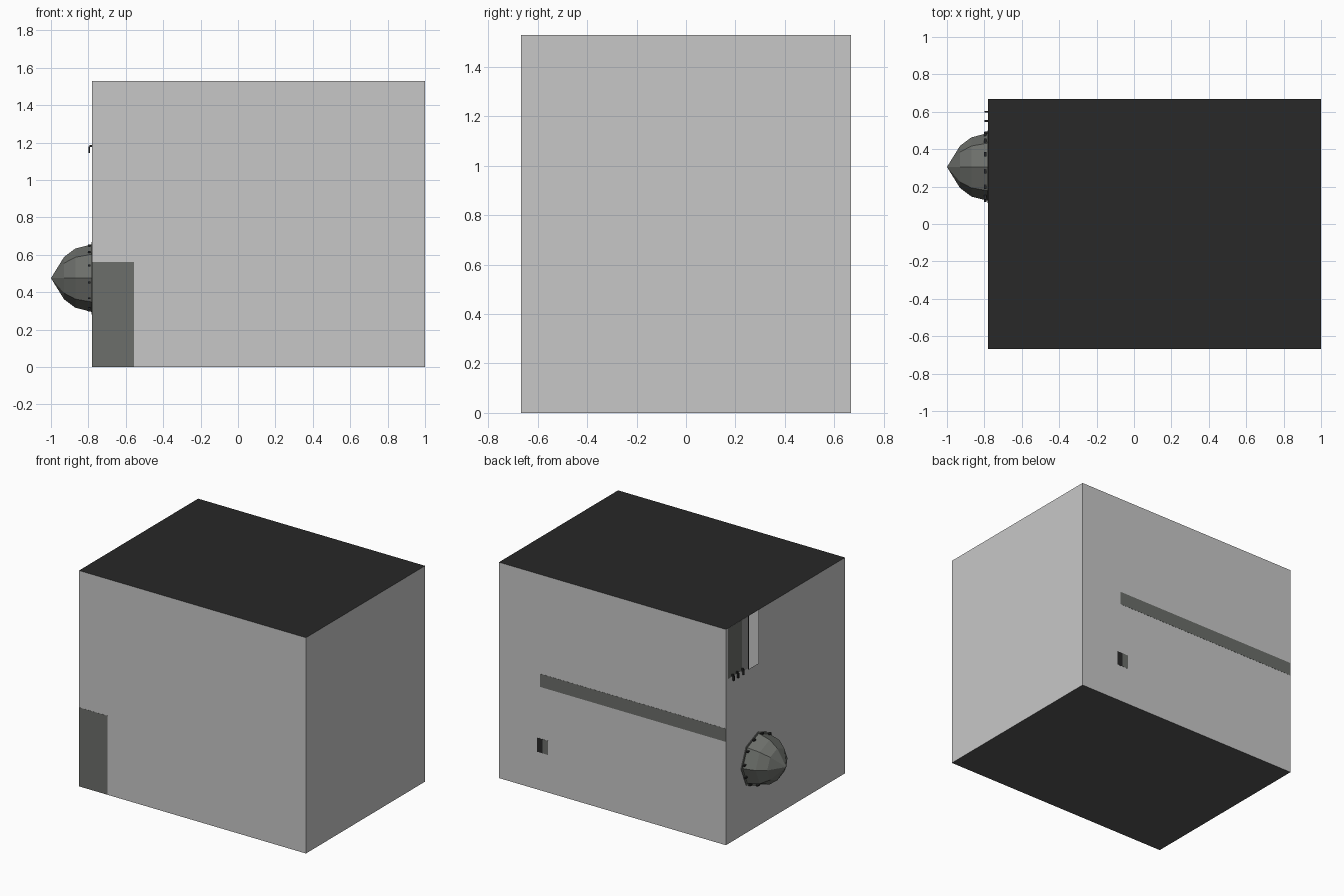
import bpy, bmesh, math
from mathutils import Matrix

if "Cube" in bpy.data.objects:
    bpy.data.objects.remove(bpy.data.objects["Cube"])


def material(name, rgb):
    m = bpy.data.materials.new(name)
    m.diffuse_color = (*rgb, 1)
    m.use_nodes = True
    m.node_tree.nodes["Principled BSDF"].inputs["Base Color"].default_value = m.diffuse_color
    return m


WALL = material("wall grey", (0.575, 0.575, 0.575))
DARK = material("charcoal", (0.021, 0.021, 0.021))
FLOOR = material("floor grey", (0.093, 0.093, 0.093))
GREEN = material("green grey", (0.15, 0.158, 0.145))
MID = material("mid grey", (0.3, 0.3, 0.3))


def finish(name, bm, mats):
    me = bpy.data.meshes.new(name)
    bm.to_mesh(me)
    bm.free()
    for m in mats:
        me.materials.append(m)
    ob = bpy.data.objects.new(name, me)
    bpy.context.collection.objects.link(ob)
    return ob


def cube(x, y, z):
    bm = bmesh.new()
    c = [(a + b) / 2 for a, b in (x, y, z)]
    s = [b - a for a, b in (x, y, z)]
    bmesh.ops.create_cube(bm, size=1, matrix=Matrix.Translation(c) @ Matrix.Diagonal((*s, 1)))
    return bm


def box(name, x, y, z, mat):
    return finish(name, cube(x, y, z), [mat])


L, R, D, H = -0.78, 1.0, 0.667, 1.53
T = 0.001  # half thickness of flush plates


def cut_opening(bm, side, lo, hi):
    """Slice the wall lying on the plane side=(axis, value) and delete the opening."""
    axis, value = side

    def on_wall(f):
        return all(abs(v.co[axis] - value) < 1e-4 for v in f.verts)
    for i in range(3):
        if i == axis:
            continue
        for cut in (lo[i], hi[i]):
            fs = [f for f in bm.faces if on_wall(f)]
            geom = fs + list({e for f in fs for e in f.edges}) + list({v for f in fs for v in f.verts})
            co, no = [0, 0, 0], [0, 0, 0]
            co[i], no[i] = cut, 1
            bmesh.ops.bisect_plane(bm, geom=geom, plane_co=co, plane_no=no)
    hole = [f for f in bm.faces if on_wall(f) and all(
        lo[i] < f.calc_center_median()[i] < hi[i] for i in range(3) if i != axis)]
    bmesh.ops.delete(bm, geom=hole, context='FACES')


# Room shell: grey walls, charcoal ceiling, grey floor, one opening in the left wall
bm = cube((L, R), (-D, D), (0, H))
cut_opening(bm, (0, L), (0, 0.30, 1.15), (0, 0.41, H - 0.002))
for f in bm.faces:
    f.material_index = 1 if f.normal.z > 0.5 else 2 if f.normal.z < -0.5 else 0
finish("room_shell", bm, [WALL, DARK, FLOOR])

# Furniture faces showing flush with the walls
box("front_cabinet_panel", (L, -0.557), (-D - T, -D + T), (0.001, 0.56), GREEN)
box("back_shelf_band", (L, 0.677), (D - T, D + T), (0.733, 0.826), GREEN)
box("back_vent_dark", (0.658, 0.702), (D - T, D + T), (0.267, 0.367), DARK)
box("back_vent_light", (0.614, 0.658), (D - T, D + T), (0.267, 0.367), GREEN)

# Upper cabinet on the left wall, beside the opening
for name, y0, y1, z0, mat in (("cabinet_dark_side", 0.49, 0.645, 1.17, GREEN),
                              ("cabinet_middle", 0.42, 0.49, 1.16, MID),
                              ("cabinet_gap", 0.41, 0.42, 1.15, DARK)):
    box(name, (L - T, L + T), (y0, y1), (z0, H - 0.001), mat)

# Hooks under the cabinet
for i, y in enumerate((0.60, 0.55, 0.49)):
    box(f"hook_arm_{i}", (L - 0.014, L), (y - 0.005, y + 0.005), (1.175, 1.188), DARK)
    box(f"hook_tip_{i}", (L - 0.02, L - 0.01), (y - 0.005, y + 0.005), (1.145, 1.18), DARK)

# Eight-sided pointed dome
CY, CZ, N = 0.305, 0.475, 8
bm = bmesh.new()
rings = []
for x, r in ((L, 0.181), (-0.87, 0.158), (-0.93, 0.113)):
    rings.append([bm.verts.new((x, CY + r * math.cos(k * math.tau / N),
                                CZ + r * math.sin(k * math.tau / N))) for k in range(N)])
tip = bm.verts.new((-1, CY, CZ))
for k in range(N):
    j = (k + 1) % N
    for a, b in zip(rings, rings[1:]):
        bm.faces.new((a[k], a[j], b[j], b[k]))
    bm.faces.new((rings[-1][k], rings[-1][j], tip))
bm.faces.new(rings[0])
bmesh.ops.recalc_face_normals(bm, faces=bm.faces)
finish("dome", bm, [GREEN])

# Thin rim plate and small dark studs around the dome
rot = Matrix.Translation((L - 0.002, CY, CZ)) @ Matrix.Rotation(math.pi / 2, 4, 'Y')
bm = bmesh.new()
bmesh.ops.create_cone(bm, cap_ends=True, segments=8, radius1=0.194, radius2=0.194,
                      depth=0.004, matrix=rot)
finish("dome_rim", bm, [GREEN])
for k in range(12):
    a = k * math.tau / 12 + math.tau / 48
    y, z = CY + 0.176 * math.cos(a), CZ + 0.176 * math.sin(a)
    box(f"rim_stud_{k}", (L - 0.022, L - 0.008), (y - 0.012, y + 0.012), (z - 0.005, z + 0.005), DARK)
